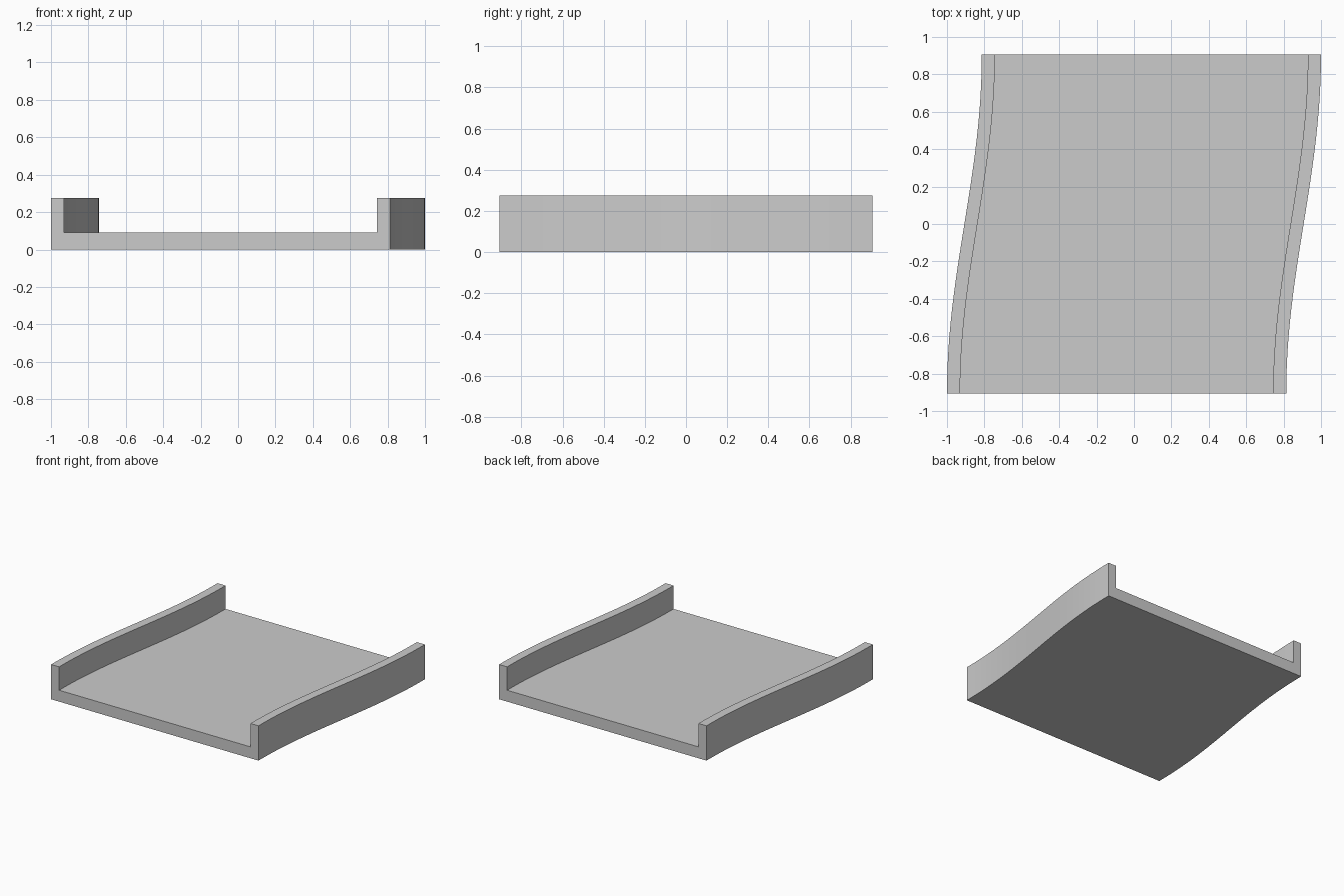
import bpy
import bmesh
import math

cube = bpy.data.objects.get("Cube")
if cube:
    bpy.data.objects.remove(cube, do_unlink=True)

HALF_LENGTH = 0.907
HALF_WIDTH = 0.907
SWAY = 0.093
WALL = 0.07
FLOOR = 0.09
HEIGHT = 0.275
STEPS = 24

grey = bpy.data.materials.new("light grey")
grey.use_nodes = True
colour = (0.6, 0.6, 0.6, 1)
grey.diffuse_color = colour
grey.node_tree.nodes["Principled BSDF"].inputs["Base Color"].default_value = colour

# U-shaped cross-section: flat floor with a low wall on each side
inner = HALF_WIDTH - WALL
right_half = [(-inner, FLOOR), (-inner, HEIGHT), (-HALF_WIDTH, HEIGHT), (-HALF_WIDTH, 0)]
profile = right_half + [(-x, z) for x, z in reversed(right_half)]

# Sweep the section along a gentle S-bend
bm = bmesh.new()
rings = []
for i in range(STEPS + 1):
    t = i / STEPS
    y = HALF_LENGTH * (2 * t - 1)
    shift = -SWAY * math.cos(math.pi * t)
    rings.append([bm.verts.new((x + shift, y, z)) for x, z in profile])

count = len(profile)
for a, b in zip(rings, rings[1:]):
    for j in range(count):
        k = (j + 1) % count
        bm.faces.new((a[j], a[k], b[k], b[j]))
bm.faces.new(rings[0])
bm.faces.new(rings[-1])
bmesh.ops.recalc_face_normals(bm, faces=bm.faces)

mesh = bpy.data.meshes.new("curved_channel")
bm.to_mesh(mesh)
bm.free()
mesh.materials.append(grey)
channel = bpy.data.objects.new("curved_channel", mesh)
bpy.context.collection.objects.link(channel)

# Smooth bend with crisp edges
bpy.ops.object.select_all(action="DESELECT")
channel.select_set(True)
bpy.context.view_layer.objects.active = channel
bpy.ops.object.shade_smooth_by_angle(angle=math.radians(30))
